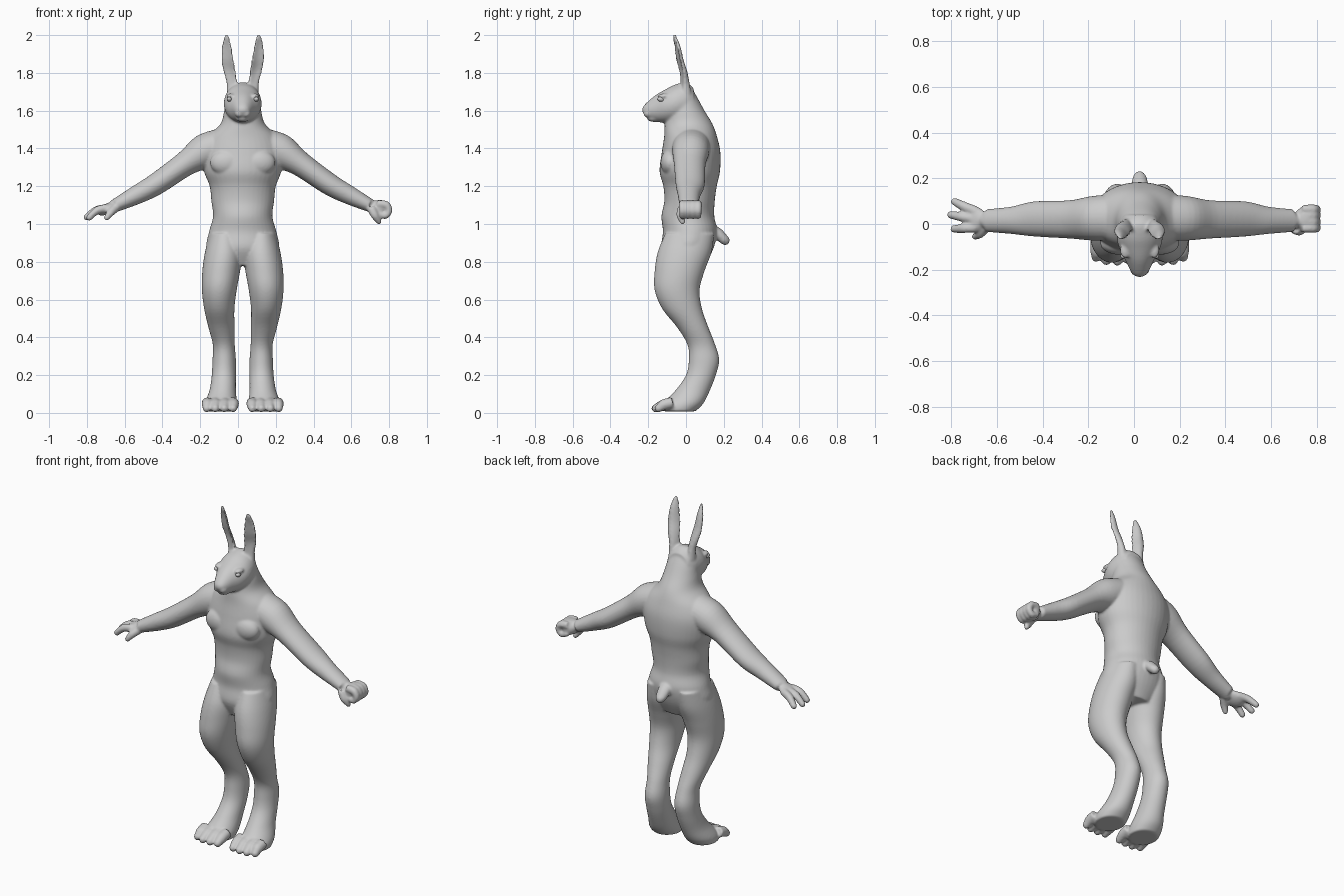
import bpy, bmesh, math
from mathutils import Vector, Matrix

CX = 0.025            # body centre line
bm = bmesh.new()      # all flesh parts, fused later by a voxel remesh


def catmull(rows, steps=5):
    """Smoothly interpolate rows of numbers."""
    out = []
    for i in range(len(rows) - 1):
        a, b, c, d = rows[max(i - 1, 0)], rows[i], rows[i + 1], rows[min(i + 2, len(rows) - 1)]
        for s in range(steps):
            t = s / steps
            out.append([0.5 * (2 * q + (r - p) * t + (2 * p - 5 * q + 4 * r - w) * t * t
                               + (3 * q - p - 3 * r + w) * t ** 3) for p, q, r, w in zip(a, b, c, d)])
    return out + [list(rows[-1])]


def loft(sections, n=28, bend=0.0):
    """Skin elliptical rings; a section is centre, half axis u, half axis v."""
    rings = []
    for row in catmull([[*c, *u, *v] for c, u, v in sections]):
        c, u, v = Vector(row[:3]), Vector(row[3:6]), Vector(row[6:])
        rings.append([bm.verts.new(c + u * math.cos(a) + v * math.sin(a)
                                   - v.normalized() * bend * u.length * math.cos(a) ** 2)
                      for a in (2 * math.pi * k / n for k in range(n))])
    for p, q in zip(rings, rings[1:]):
        for k in range(n):
            bm.faces.new((p[k], p[(k + 1) % n], q[(k + 1) % n], q[k]))
    bm.faces.new(rings[0][::-1])
    bm.faces.new(rings[-1])


def blob(c, r, rot=0.0, axis='Y'):
    m = Matrix.Translation(c) @ Matrix.Rotation(rot, 4, axis) @ Matrix.Diagonal((*r, 1))
    bmesh.ops.create_uvsphere(bm, u_segments=24, v_segments=16, radius=1, matrix=m)


def tube(pts, radii, ry=None, side=(0, 1, 0)):
    """Limb along a path; ry widens it along the side vector."""
    pts = [Vector(p) for p in pts]
    secs = []
    for i, p in enumerate(pts):
        t = (pts[min(i + 1, len(pts) - 1)] - pts[max(i - 1, 0)]).normalized()
        u = Vector(side)
        u = (u - t * u.dot(t)).normalized()
        secs.append((p, u * (ry or radii)[i], t.cross(u) * radii[i]))
    loft(secs)
    r = radii[-1]
    blob(pts[-1], (r, r, r))


def column(rows):
    """Horizontal rings: z, x centre, half width, front y, back y."""
    loft([((x, (f + b) / 2, z), (w, 0, 0), (0, (b - f) / 2, 0)) for z, x, w, f, b in rows], 40)


# torso, neck and hips
column([(z, CX, w, f, b) for z, w, f, b in (
    (1.73, .06, -.04, .025), (1.67, .085, -.08, .06), (1.6, .098, -.1, .098), (1.53, .118, -.112, .14),
    (1.46, .185, -.116, .165), (1.38, .215, -.128, .182), (1.28, .205, -.14, .18), (1.2, .175, -.12, .163),
    (1.12, .166, -.115, .152), (1.04, .157, -.13, .15), (.96, .178, -.122, .165), (.87, .19, -.13, .145),
    (.78, .12, -.09, .1))])

# head: rings running forward to the nose
loft([((CX, y, (t + b) / 2), (w, 0, 0), (0, 0, (t - b) / 2)) for y, w, t, b in (
    (.04, .07, 1.72, 1.56), (0, .092, 1.75, 1.54), (-.06, .1, 1.737, 1.535), (-.11, .088, 1.712, 1.535),
    (-.16, .062, 1.683, 1.542), (-.2, .043, 1.65, 1.558), (-.222, .028, 1.628, 1.58), (-.232, .01, 1.612, 1.595))], 32)
blob((CX, -.165, 1.558), (.036, .042, .018))                     # lower jaw

for s in (-1, 1):
    # legs down to the heel
    column([(z, CX + s * o, w, f, b) for z, o, w, f, b in (
        (.95, .095, .08, -.11, .15), (.85, .1, .1, -.15, .135), (.75, .114, .1, -.166, .098),
        (.65, .124, .092, -.166, .072), (.55, .124, .08, -.125, .085), (.45, .112, .069, -.045, .12),
        (.36, .1, .058, .008, .155), (.28, .098, .062, .015, .176), (.2, .1, .064, 0, .158),
        (.12, .106, .07, -.055, .127), (.05, .116, .085, -.12, .092), (.008, .118, .082, -.12, .05))])
    # toes
    for o, tip in ((.05, -.155), (.096, -.162), (.143, -.16), (.187, -.145)):
        tube([(CX + s * o, -.07, .055), (CX + s * o, -.12, .042), (CX + s * (o * 1.02), tip, .024)],
             (.03, .029, .021))
    # arm from chest to wrist
    tube([(CX + s * x, y, z) for x, y, z in ((.08, .03, 1.43), (.2, .025, 1.385), (.305, .02, 1.318),
         (.46, .022, 1.21), (.56, .016, 1.155), (.67, .015, 1.1))],
         (.085, .092, .066, .058, .05, .036), (.1, .098, .084, .077, .06, .05))
    # chest muscle, muzzle and brow
    blob((CX + s * .085, -.085, 1.325), (.088, .05, .068))
    blob((CX + s * .018, -.2, 1.585), (.024, .026, .022))
    blob((CX + s * .064, -.115, 1.677), (.022, .035, .014))
    # long cupped ears
    loft([((CX + s * o, y, z), (w, s * w * .35, 0), (0, d, 0)) for o, y, z, w, d in (
        (.055, .0, 1.69, .03, .028), (.058, -.002, 1.75, .028, .02), (.07, -.008, 1.81, .033, .013),
        (.08, -.025, 1.87, .034, .011), (.085, -.04, 1.94, .026, .01), (.085, -.056, 1.985, .015, .009),
        (.085, -.062, 2.004, .006, .006))], 28, .45)

# tail
tube([(CX, .11, .97), (CX, .165, .95), (CX, .207, .913)], (.035, .032, .025), (.04, .038, .03), (1, 0, 0))

# open hand
blob((-.695, .02, 1.08), (.055, .056, .027), -.5)
for y0, tip in ((.055, (-.785, .098, 1.042)), (.022, (-.802, .04, 1.036)), (-.015, (-.788, -.022, 1.034))):
    mid = ((-.7 + tip[0]) / 2, (y0 + tip[1]) / 2, 1.073)
    tube([(-.69, y0, 1.085), mid, tip], (.022, .021, .017))
tube([(-.65, -.015, 1.085), (-.675, -.042, 1.06), (-.695, -.055, 1.033)], (.024, .021, .015))

# fist
blob((.75, .022, 1.083), (.05, .055, .045))
for y in (-.018, .01, .038, .064):
    tube([(.735, y, 1.108), (.785, y, 1.1), (.799, y, 1.07), (.78, y, 1.044), (.745, y, 1.055)],
         (.02, .021, .019, .018, .016))
tube([(.705, -.02, 1.085), (.725, -.03, 1.045), (.746, -.018, 1.013)], (.025, .021, .015))

# fuse everything into one smooth skin
mesh = bpy.data.meshes.new("body")
bmesh.ops.recalc_face_normals(bm, faces=bm.faces)
bmesh.ops.triangulate(bm, faces=[f for f in bm.faces if len(f.verts) > 4])
bm.to_mesh(mesh)
bm.free()
body = bpy.data.objects.new("rabbit_body", mesh)
bpy.context.collection.objects.link(body)
rm = body.modifiers.new("fuse", 'REMESH')
rm.mode = 'VOXEL'
rm.voxel_size = .0065
rm.use_smooth_shade = True
sm = body.modifiers.new("soften", 'SMOOTH')
sm.factor = .5
sm.iterations = 7

# eyes
for s, name in ((-1, "eye_right"), (1, "eye_left")):
    bpy.ops.mesh.primitive_uv_sphere_add(segments=24, ring_count=16, radius=1,
                                         location=(CX + s * .069, -.132, 1.66))
    eye = bpy.context.object
    eye.name = name
    eye.scale = (.014, .021, .013)
    eye.rotation_euler = (-.2, 0, s * .4)
    bpy.ops.object.shade_smooth()
